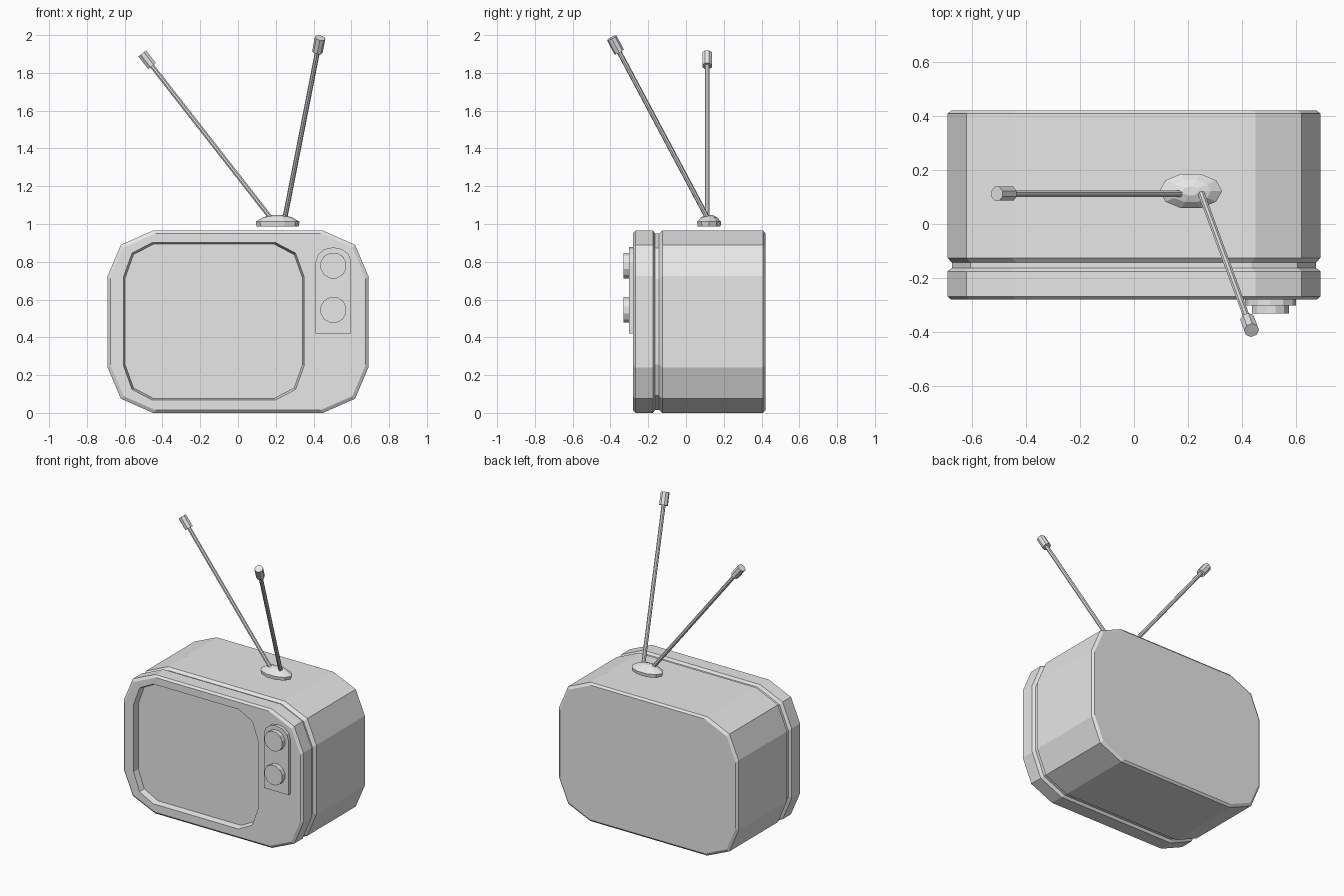
import bpy, bmesh
from math import cos, sin, pi
from mathutils import Vector

cube = bpy.data.objects.get("Cube")
if cube:
    bpy.data.objects.remove(cube, do_unlink=True)

GREY = bpy.data.materials.new("light_grey")
GREY.use_nodes = True
GREY.diffuse_color = (0.8, 0.8, 0.8, 1)
GREY.node_tree.nodes["Principled BSDF"].inputs["Base Color"].default_value = GREY.diffuse_color


def loft(name, rings):
    """Skin a list of equal rings of points and cap both ends."""
    bm = bmesh.new()
    loops = [[bm.verts.new(p) for p in ring] for ring in rings]
    n = len(loops[0])
    for a, b in zip(loops, loops[1:]):
        for i in range(n):
            j = (i + 1) % n
            bm.faces.new((a[i], a[j], b[j], b[i]))
    bm.faces.new(loops[0][::-1])
    bm.faces.new(loops[-1])
    bmesh.ops.recalc_face_normals(bm, faces=bm.faces)
    mesh = bpy.data.meshes.new(name)
    bm.to_mesh(mesh)
    bm.free()
    mesh.materials.append(GREY)
    obj = bpy.data.objects.new(name, mesh)
    bpy.context.collection.objects.link(obj)
    return obj


def cut_corner_outline(cx, cz, hw, hh, corner):
    """Rectangle whose corners are each cut into two flats."""
    (a, b, c, d) = corner
    quarter = [(hw, hh - d), (hw - a, hh - b), (hw - c, hh)]
    pts = quarter + [(-x, z) for x, z in quarter[::-1]]
    pts += [(-x, -z) for x, z in quarter] + [(x, -z) for x, z in quarter[::-1]]
    return [(cx + x, cz + z) for x, z in pts]


def at_depth(outline, y):
    return [(x, y, z) for x, z in outline]


def tube(name, start, end, radius, sides):
    """Straight prism between two points."""
    start, end = Vector(start), Vector(end)
    turn = (end - start).to_track_quat('Z', 'Y')
    circle = [turn @ Vector((radius * cos(2 * pi * (i + 0.5) / sides),
                             radius * sin(2 * pi * (i + 0.5) / sides), 0))
              for i in range(sides)]
    return loft(name, [[p + c for c in circle] for p in (start, end)])


# Cabinet: back bevel, groove, front bevel, then the sunken screen
HALF_W, HALF_H = 0.69, 0.4825


def cabinet_ring(y, inset):
    return at_depth(cut_corner_outline(0, HALF_H, HALF_W - inset, HALF_H - inset,
                                       (0.07, 0.075, 0.24, 0.24)), y)


def screen_ring(y, inset):
    return at_depth(cut_corner_outline(-0.128, 0.485, 0.478 - inset, 0.416 - inset,
                                       (0.045, 0.055, 0.15, 0.18)), y)


steps = [(0.42, 0.014), (0.408, 0), (-0.125, 0), (-0.143, 0.016),
         (-0.163, 0.016), (-0.175, 0), (-0.268, 0), (-0.28, 0.014)]
loft("cabinet", [cabinet_ring(y, d) for y, d in steps]
     + [screen_ring(-0.28, 0), screen_ring(-0.24, 0.008)])

# Control panel with an arched top
PANEL_X, PANEL_W = 0.505, 0.094
arch = [(PANEL_X + PANEL_W * cos(pi * i / 6), 0.80 + 0.077 * sin(pi * i / 6))
        for i in range(7)]
panel = [(PANEL_X - PANEL_W, 0.42), (PANEL_X + PANEL_W, 0.42)] + arch
loft("control_panel", [at_depth(panel, y) for y in (-0.27, -0.302)])

# Dials
for label, z in (("upper", 0.78), ("lower", 0.545)):
    tube(label + "_dial", (PANEL_X, -0.29, z), (PANEL_X, -0.332, z), 0.07, 12)

# Low domed antenna base
rings = []
for z, scale in ((0.988, 0.96), (1.012, 1), (1.036, 0.65), (1.048, 0.25)):
    rings.append([(0.21 + 0.116 * scale * cos(pi * i / 5),
                   0.122 + 0.067 * scale * sin(pi * i / 5), z) for i in range(10)])
loft("antenna_base", rings)

# Antenna rods with thicker tips
for side, foot, tip in (("right", (0.175, 0.112, 1.03), (-0.507, 0.112, 1.903)),
                        ("left", (0.248, 0.115, 1.03), (0.435, -0.393, 1.985))):
    foot, tip = Vector(foot), Vector(tip)
    collar = tip - (tip - foot).normalized() * 0.085
    tube(side + "_antenna_rod", foot, collar + (tip - collar) * 0.2, 0.013, 8)
    tube(side + "_antenna_tip", collar, tip, 0.028, 8)
